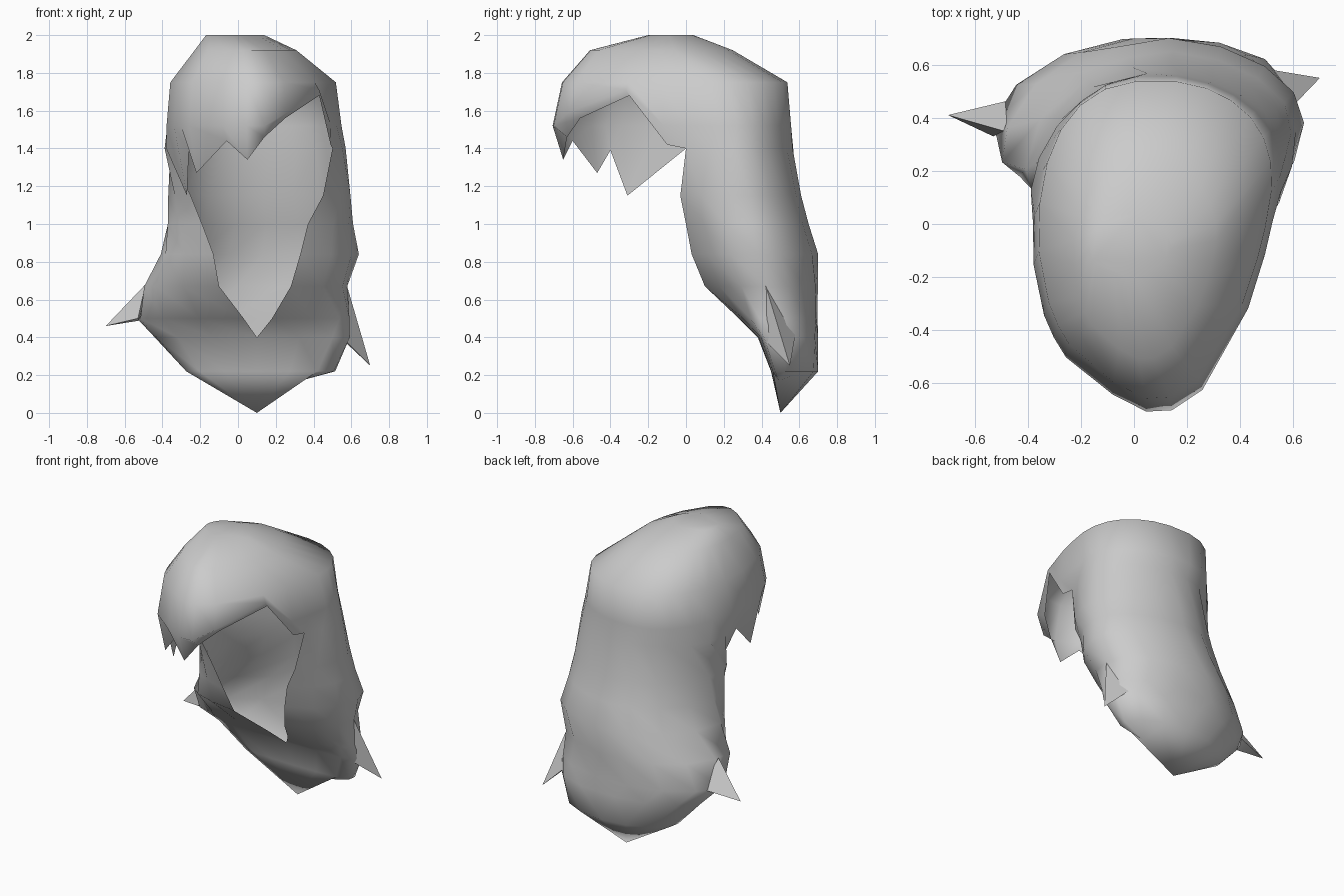
import bpy, bmesh, math
from mathutils import Vector

cube = bpy.data.objects.get("Cube")
if cube:
    bpy.data.objects.remove(cube, do_unlink=True)

grey = bpy.data.materials.new("hair_grey")
grey.use_nodes = True
grey.diffuse_color = (0.6, 0.6, 0.6, 1)
grey.node_tree.nodes["Principled BSDF"].inputs["Base Color"].default_value = (0.6, 0.6, 0.6, 1)

# Head sections: z, x min, x max, y front, y back,
# y of the widest point on the right and left, back corner exponent
HEAD = [
    (2.00, -0.17, 0.14, -0.20, 0.04, -0.09, -0.09, 1.0),
    (1.92, -0.23, 0.31, -0.51, 0.25, -0.12, -0.05, 1.0),
    (1.75, -0.36, 0.52, -0.66, 0.54, -0.05, 0.15, 0.85),
    (1.52, -0.38, 0.55, -0.71, 0.56, -0.10, 0.20, 0.9),
]
# Open body sections: the same, then x of the right and left opening edge
BODY = [
    (1.40, -0.39, 0.57, 0.00, 0.57, 0.10, 0.25, 1.0, -0.38, 0.50),
    (1.15, -0.37, 0.60, -0.03, 0.61, 0.12, 0.28, 1.0, -0.25, 0.45),
    (1.00, -0.38, 0.61, 0.00, 0.65, 0.15, 0.33, 1.0, -0.19, 0.37),
    (0.84, -0.41, 0.64, 0.03, 0.70, 0.18, 0.38, 1.0, -0.13, 0.33),
    (0.67, -0.50, 0.58, 0.10, 0.70, 0.25, 0.40, 0.9, -0.10, 0.28),
    (0.50, -0.54, 0.59, 0.28, 0.70, 0.34, 0.39, 0.8, 0.03, 0.18),
    (0.40, -0.45, 0.60, 0.38, 0.70, 0.42, 0.42, 0.8, 0.10, 0.10),
    (0.22, -0.28, 0.52, 0.45, 0.70, 0.48, 0.48, 0.9, 0.10, 0.10),
]
# Jagged fringe edge, from right to left
FRINGE = [
    (-0.27, -0.31, 1.15), (-0.26, -0.40, 1.39), (-0.22, -0.47, 1.27),
    (-0.06, -0.60, 1.44), (0.05, -0.65, 1.34), (0.14, -0.63, 1.46),
    (0.25, -0.56, 1.56), (0.43, -0.30, 1.68), (0.49, -0.10, 1.42),
]
COLS = 15
FRONT_POWER = 1.5  # narrows the left half of the fringe towards the front


def section_point(row, angle, front_scale=1.0):
    z, x0, x1, yf, yb, y_right, y_left, corner = row[:8]
    is_head = len(row) == 8
    cx, rx = (x0 + x1) / 2, (x1 - x0) / 2
    c, s = math.cos(angle), math.sin(angle)
    ym = y_left * (1 + c) / 2 + y_right * (1 - c) / 2
    if s < 0:
        if is_head and c > -0.5:
            s = -(-s) ** FRONT_POWER
        return Vector((cx + rx * c, ym + (ym - yf) * s * front_scale, z))
    power = corner if c > 0 or is_head else 1.1
    c, s = math.copysign(abs(c) ** power, c), s ** power
    return Vector((cx + rx * c, ym + (yb - ym) * s, z))


def around_back(row):
    """Points from the left opening edge, round the back, to the right one."""
    cx, rx = (row[1] + row[2]) / 2, (row[2] - row[1]) / 2
    if len(row) > 8:
        left = math.acos((row[9] - cx) / rx)
        right = math.acos((cx - row[8]) / rx)
        scales = (1 / math.sin(left), 1 / math.sin(right))
    else:
        left, right = math.radians(20), math.radians(5)
        scales = (1, 1)
    points = []
    for k in range(COLS):
        a = -left + (math.pi + left + right) * k / (COLS - 1)
        points.append(section_point(row, a, scales[0] if a < 0 else scales[1]))
    return points


def finish(name, bm):
    mesh = bpy.data.meshes.new(name)
    bm.to_mesh(mesh)
    bm.free()
    mesh.materials.append(grey)
    obj = bpy.data.objects.new(name, mesh)
    bpy.context.collection.objects.link(obj)
    bpy.ops.object.select_all(action='DESELECT')
    obj.select_set(True)
    bpy.context.view_layer.objects.active = obj
    bpy.ops.object.shade_smooth_by_angle(angle=math.radians(75))


# Front column angles follow the fringe points
z, x0, x1, yf, yb, y_right, y_left, corner = HEAD[-1]
mid, half = (x0 + x1) / 2, (x1 - x0) / 2
front_angles = []
for x, y, _ in FRINGE:
    if x < mid:
        s = (y_right - y) / (y_right - yf)
    else:
        s = ((y_left - y) / (y_left - yf)) ** (1 / FRONT_POWER)
    front_angles.append(math.atan2(-s, (x - mid) / half))

# Hair shell: closed rings over the head, open strips down the body
rings = []
for row in HEAD:
    front = []
    for a, tooth in zip(front_angles, FRINGE):
        p = section_point(row, a)
        p.z = max(p.z, tooth[2] + 0.03)
        front.append(p)
    rings.append(around_back(row) + front)
rings.append(around_back(BODY[0]) + [Vector(p) for p in FRINGE])
rings += [around_back(row) for row in BODY[1:]]

bm = bmesh.new()
grid = [[bm.verts.new(p) for p in ring] for ring in rings]
bm.faces.new(grid[0])
for upper, lower in zip(grid, grid[1:]):
    closed = len(lower) > COLS
    for k in range(len(lower) if closed else COLS - 1):
        n = (k + 1) % len(upper)
        bm.faces.new((upper[k], lower[k], lower[n], upper[n]))

# Pointed bottom with a shallow notch on the left
tip = bm.verts.new((0.10, 0.50, 0.0))
notch = bm.verts.new((0.33, 0.49, 0.17))
apex = tip
for a, b in zip(grid[-1], grid[-1][1:]):
    target = notch if min(a.co.x, b.co.x) > 0.30 else tip
    if target is not apex:
        bm.faces.new((a, apex, target))
        apex = target
    bm.faces.new((a, apex, b))
bmesh.ops.remove_doubles(bm, verts=bm.verts[:], dist=0.002)
finish("hair_shell", bm)


# Stray locks sticking out of the sides
def lock(name, tip, base):
    bm = bmesh.new()
    t = bm.verts.new(tip)
    ring = [bm.verts.new(p) for p in base]
    for i in range(len(ring)):
        bm.faces.new((t, ring[i], ring[(i + 1) % len(ring)]))
    bm.faces.new(ring)
    bmesh.ops.recalc_face_normals(bm, faces=bm.faces[:])
    finish(name, bm)


lock("right_lock", (-0.70, 0.41, 0.46),
     [(-0.49, 0.35, 0.68), (-0.53, 0.33, 0.50), (-0.45, 0.47, 0.50)])
lock("left_lock", (0.70, 0.55, 0.25),
     [(0.575, 0.42, 0.68), (0.57, 0.42, 0.38), (0.52, 0.58, 0.42)])
